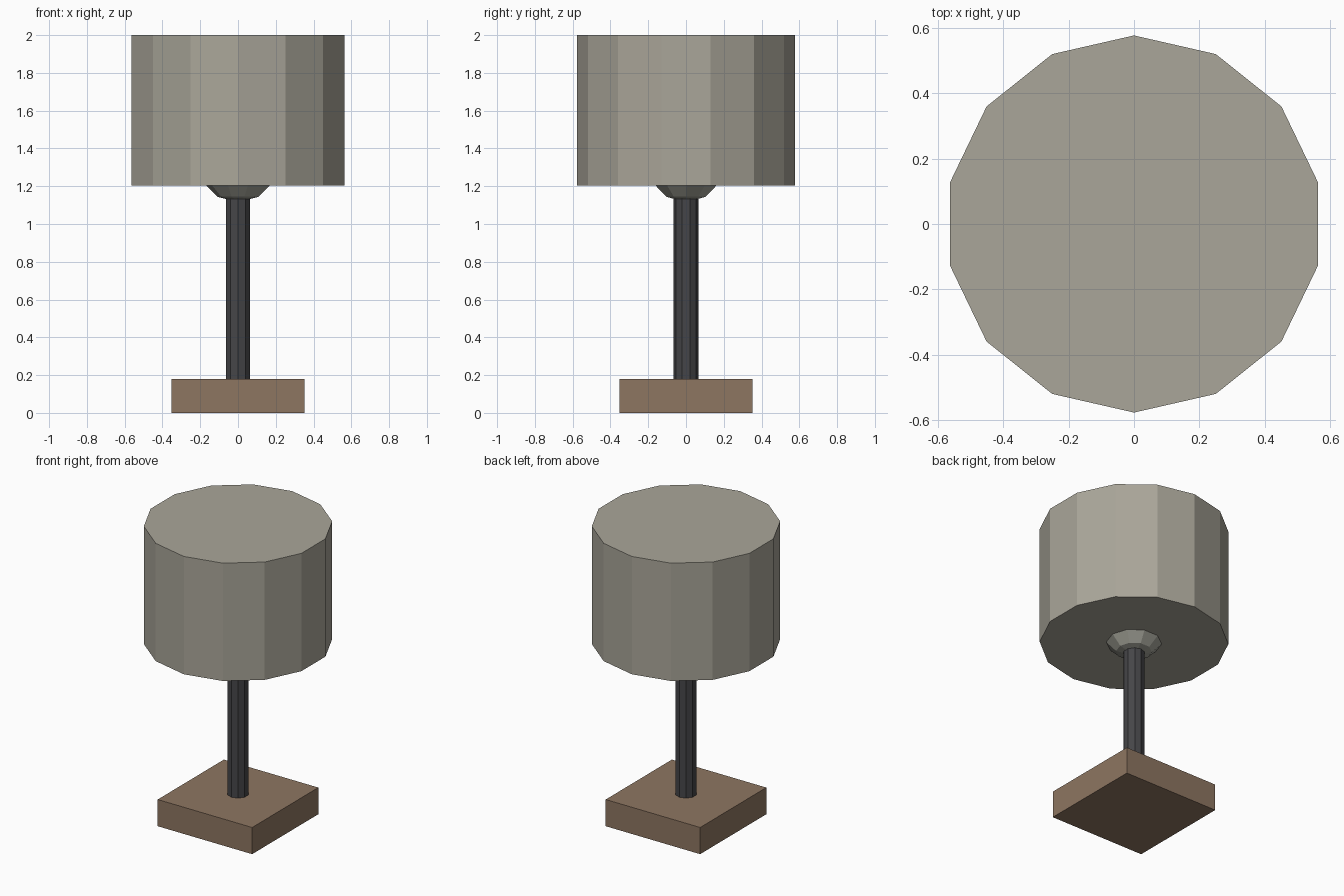
import bpy, bmesh
from mathutils import Matrix

if "Cube" in bpy.data.objects:
    bpy.data.objects.remove(bpy.data.objects["Cube"])


def make(name, build, color):
    bm = bmesh.new()
    build(bm)
    mesh = bpy.data.meshes.new(name)
    bm.to_mesh(mesh)
    bm.free()
    mat = bpy.data.materials.new(name + "_color")
    mat.diffuse_color = (*color, 1)
    mat.use_nodes = True
    mat.node_tree.nodes["Principled BSDF"].inputs["Base Color"].default_value = mat.diffuse_color
    mesh.materials.append(mat)
    obj = bpy.data.objects.new(name, mesh)
    bpy.context.collection.objects.link(obj)
    return obj


def prism(sides, radius, z0, z1):
    # upright closed cylinder with corners on the y axis
    return lambda bm: bmesh.ops.create_cone(
        bm, cap_ends=True, segments=sides, radius1=radius, radius2=radius,
        depth=z1 - z0, matrix=Matrix.Translation((0, 0, (z0 + z1) / 2)))


def block(width, z0, z1):
    return lambda bm: bmesh.ops.create_cube(
        bm, size=1, matrix=Matrix.Translation((0, 0, (z0 + z1) / 2))
        @ Matrix.Diagonal((width, width, z1 - z0, 1)))


def ball(segments, rings, radius, z):
    return lambda bm: bmesh.ops.create_uvsphere(
        bm, u_segments=segments, v_segments=rings, radius=radius,
        matrix=Matrix.Translation((0, 0, z)))


# square wooden foot
make("base", block(0.705, 0, 0.18), (0.27, 0.18, 0.12))
# dark stem
make("pole", prism(10, 0.067, 0.17, 1.2), (0.06, 0.06, 0.065))
# faceted bulb, only its underside shows below the shade
bulb = make("bulb", ball(10, 6, 0.22, 1.335), (0.36, 0.36, 0.31))
bulb.data.transform(Matrix.Rotation(1.5707963, 4, 'Z'))
# closed 14-sided drum shade
make("shade", prism(14, 0.577, 1.205, 2.0), (0.40, 0.38, 0.32))
